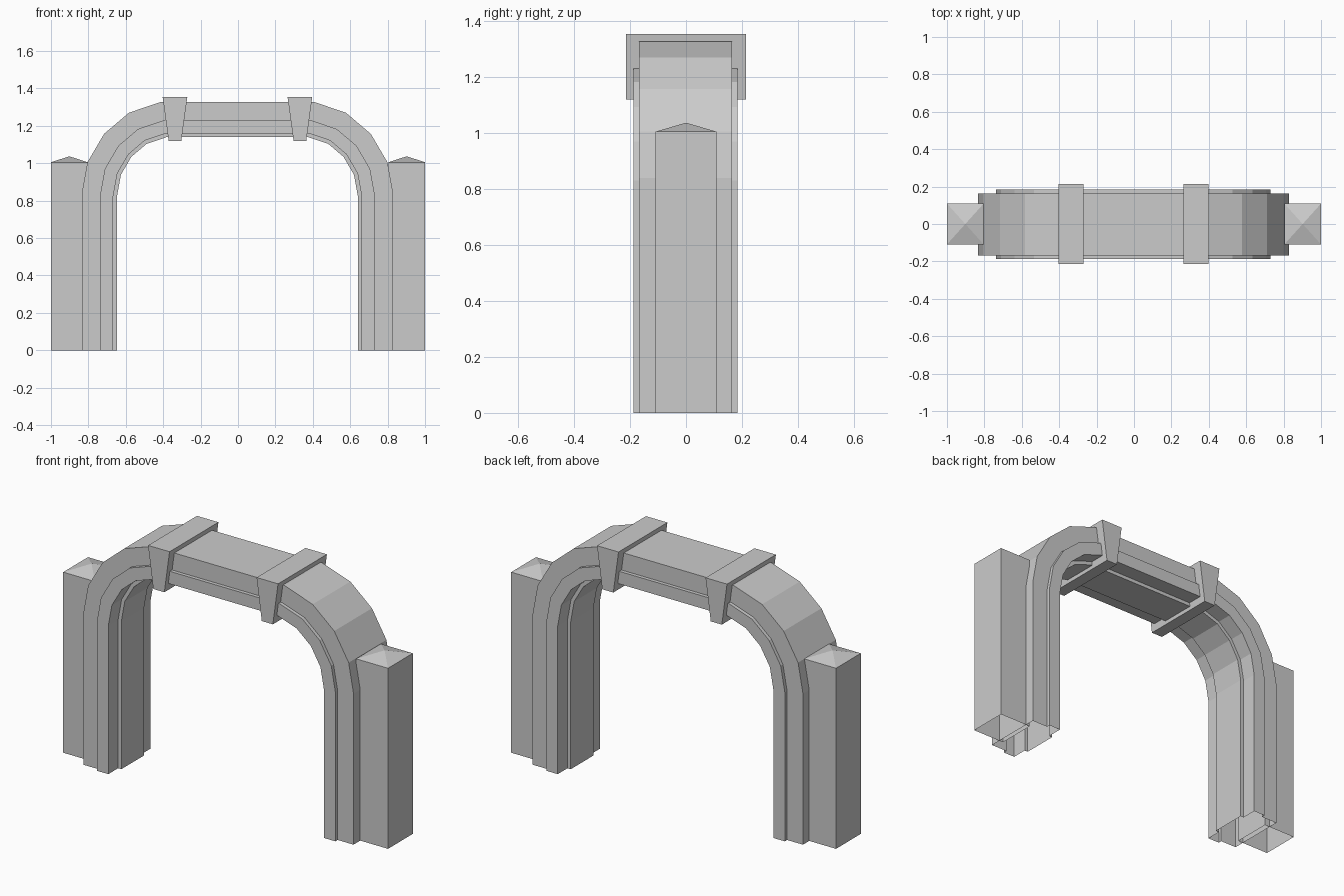
import bpy, bmesh
from mathutils import Vector

cube = bpy.data.objects.get("Cube")
if cube:
    bpy.data.objects.remove(cube, do_unlink=True)

stone = bpy.data.materials.new("grey_stone")
stone.use_nodes = True
GREY = (0.6, 0.6, 0.6, 1)
stone.diffuse_color = GREY
stone.node_tree.nodes["Principled BSDF"].inputs["Base Color"].default_value = GREY


def finish(name, bm):
    bmesh.ops.recalc_face_normals(bm, faces=bm.faces)
    mesh = bpy.data.meshes.new(name)
    bm.to_mesh(mesh)
    bm.free()
    mesh.materials.append(stone)
    obj = bpy.data.objects.new(name, mesh)
    bpy.context.collection.objects.link(obj)
    return obj


def bridge(bm, a, b):
    """Quads between two closed rings of equal length."""
    for i in range(len(a)):
        j = (i + 1) % len(a)
        bm.faces.new((a[i], a[j], b[j], b[i]))


# Arch: moulded section swept along the outer line with mitred corners
half_path = [(-0.832, 0), (-0.832, 0.84), (-0.802, 1.005),
             (-0.713, 1.157), (-0.58, 1.27), (-0.408, 1.328)]
path = [Vector(p) for p in half_path]
path += [Vector((-p.x, p.y)) for p in reversed(path)]
half_section = [(0, -0.166), (0.098, -0.166), (0.098, -0.186),
                (0.168, -0.186), (0.168, -0.1), (0.188, -0.1)]
section = half_section + [(d, -y) for d, y in reversed(half_section)]


def inward(a, b):
    t = (b - a).normalized()
    return Vector((t.y, -t.x))


bm = bmesh.new()
rings = []
for i, p in enumerate(path):
    n1 = inward(path[max(i - 1, 0)], path[max(i, 1)])
    n2 = inward(path[min(i, len(path) - 2)], path[min(i + 1, len(path) - 1)])
    miter = (n1 + n2) / (1 + n1.dot(n2))
    rings.append([bm.verts.new((p.x + miter.x * d, y, p.y + miter.y * d))
                  for d, y in section])
for a, b in zip(rings, rings[1:]):
    bridge(bm, a, b)
arch = finish("arch", bm)
arch.location = (-0.003, -0.002, 0)


def rect(bm, cx, hx, hy, z):
    return [bm.verts.new((cx + sx * hx, sy * hy, z))
            for sx, sy in ((-1, -1), (1, -1), (1, 1), (-1, 1))]


for side, s in (("right", -1), ("left", 1)):
    # Side pillar with a low pyramid cap, open underneath
    bm = bmesh.new()
    low, high = (rect(bm, s * 0.902, 0.098, 0.109, z) for z in (0, 1.005))
    bridge(bm, low, high)
    tip = bm.verts.new((s * 0.902, 0, 1.037))
    for i in range(4):
        bm.faces.new((high[i], high[(i + 1) % 4], tip))
    finish(side + "_pillar", bm)

    # Tapered keystone band wrapped around the beam
    bm = bmesh.new()
    low = rect(bm, s * 0.334, 0.034, 0.215, 1.12)
    high = rect(bm, s * 0.334, 0.066, 0.215, 1.354)
    bridge(bm, low, high)
    bm.faces.new(low)
    bm.faces.new(high)
    finish(side + "_keystone", bm).location.x = -0.003
